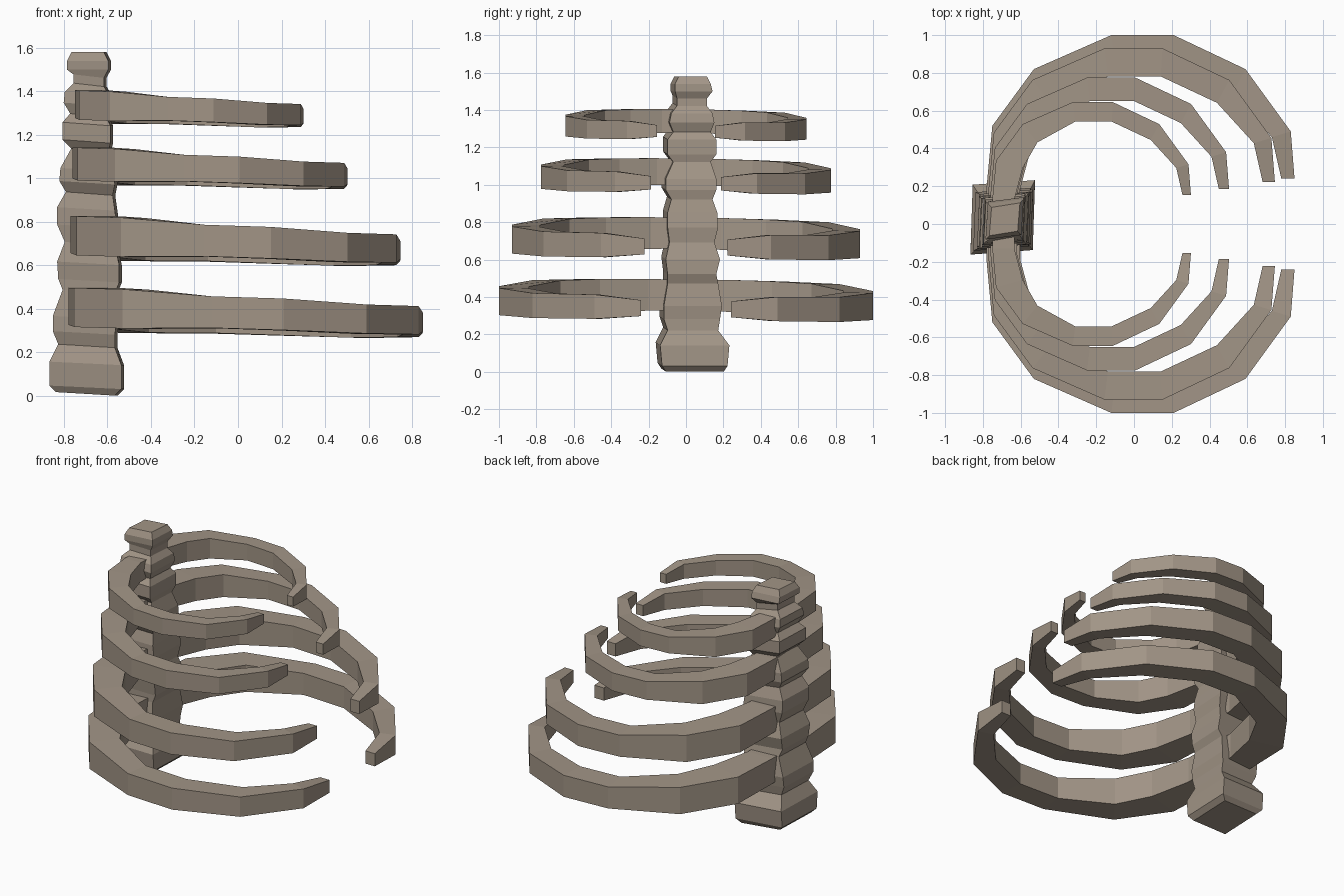
import bpy, bmesh

bone = bpy.data.materials.new("old bone")
bone.diffuse_color = (0.36, 0.30, 0.24, 1)


def loft(name, rings):
    """Skin a row of four-cornered rings and cap both ends."""
    bm = bmesh.new()
    loops = [[bm.verts.new(p) for p in ring] for ring in rings]
    for a, b in zip(loops, loops[1:]):
        for i in range(4):
            j = (i + 1) % 4
            bm.faces.new((a[i], a[j], b[j], b[i]))
    bm.faces.new(loops[0])
    bm.faces.new(loops[-1])
    bmesh.ops.recalc_face_normals(bm, faces=bm.faces)
    mesh = bpy.data.meshes.new(name)
    bm.to_mesh(mesh)
    bm.free()
    mesh.materials.append(bone)
    obj = bpy.data.objects.new(name, mesh)
    bpy.context.collection.objects.link(obj)


# Spine: knobbly square column, (z, left, right, near, far)
spine = [
    (0.01, -0.83, -0.56, -0.12, 0.19), (0.04, -0.86, -0.53, -0.14, 0.21),
    (0.15, -0.86, -0.53, -0.15, 0.22), (0.23, -0.82, -0.56, -0.11, 0.16),
    (0.29, -0.845, -0.56, -0.13, 0.17), (0.36, -0.845, -0.55, -0.13, 0.18),
    (0.48, -0.80, -0.56, -0.11, 0.16), (0.53, -0.82, -0.54, -0.11, 0.15),
    (0.61, -0.825, -0.54, -0.12, 0.17), (0.70, -0.79, -0.56, -0.10, 0.14),
    (0.78, -0.825, -0.55, -0.11, 0.16), (0.86, -0.825, -0.56, -0.11, 0.155),
    (0.93, -0.785, -0.57, -0.09, 0.13), (0.98, -0.815, -0.56, -0.12, 0.15),
    (1.04, -0.81, -0.565, -0.12, 0.15), (1.13, -0.76, -0.59, -0.08, 0.12),
    (1.17, -0.80, -0.58, -0.11, 0.15), (1.25, -0.80, -0.58, -0.11, 0.15),
    (1.29, -0.765, -0.60, -0.08, 0.12), (1.34, -0.795, -0.58, -0.10, 0.14),
    (1.39, -0.79, -0.585, -0.09, 0.13), (1.43, -0.75, -0.61, -0.06, 0.10),
    (1.47, -0.75, -0.61, -0.06, 0.10), (1.50, -0.78, -0.59, -0.07, 0.13),
    (1.54, -0.78, -0.59, -0.07, 0.12), (1.58, -0.76, -0.61, -0.05, 0.10),
]
rings = []
for z, l, r, n, f in spine:
    t = 0.008 if z < 1.5 else 0       # bones tip slightly to one side
    s = 0.012                         # and twist slightly
    rings.append([(l - s / 2, n - s, z + t), (r - s / 2, n + s, z - t),
                  (r + s / 2, f + s, z - t), (l + s / 2, f - s, z + t)])
loft("spine", rings)

# Half rib relative to the spine: outer x, y, inner x, y, bottom, top
half = [
    (0.00, 0.00, 0.18, 0.00, 0.02, 0.18), (0.00, 0.20, 0.18, 0.20, 0.015, 0.185),
    (0.03, 0.52, 0.25, 0.46, 0.00, 0.18), (0.25, 0.82, 0.37, 0.67, -0.01, 0.17),
    (0.66, 1.00, 0.68, 0.84, -0.01, 0.135), (0.99, 1.00, 0.98, 0.84, -0.02, 0.125),
    (1.37, 0.82, 1.30, 0.69, -0.033, 0.10), (1.61, 0.49, 1.51, 0.46, -0.033, 0.097),
    (1.63, 0.24, 1.56, 0.24, -0.015, 0.07),
]


def rib_ring(p, side, x0, z0, s, sz):
    ox, oy, ix, iy, lo, hi = p
    oy, iy = oy * side * s, iy * side * s
    out, inn = x0 + ox * s, x0 + ix * s
    lo, hi = z0 + lo * sz, z0 + hi * sz
    roll = -0.013
    return [(out, oy, lo + roll * oy), (out, oy, hi + roll * oy),
            (inn, iy, hi + roll * iy), (inn, iy, lo + roll * iy)]


# Four open rib hoops, shrinking upward
ribs = [(-0.78, 0.31, 1.0, 1.0), (-0.77, 0.64, 0.93, 1.0),
        (-0.76, 0.985, 0.775, 0.84), (-0.75, 1.265, 0.645, 0.75)]
for n, args in enumerate(ribs):
    near = [rib_ring(p, -1, *args) for p in reversed(half)]
    far = [rib_ring(p, 1, *args) for p in half[1:]]
    loft("rib_pair_%d" % (n + 1), near + far)
